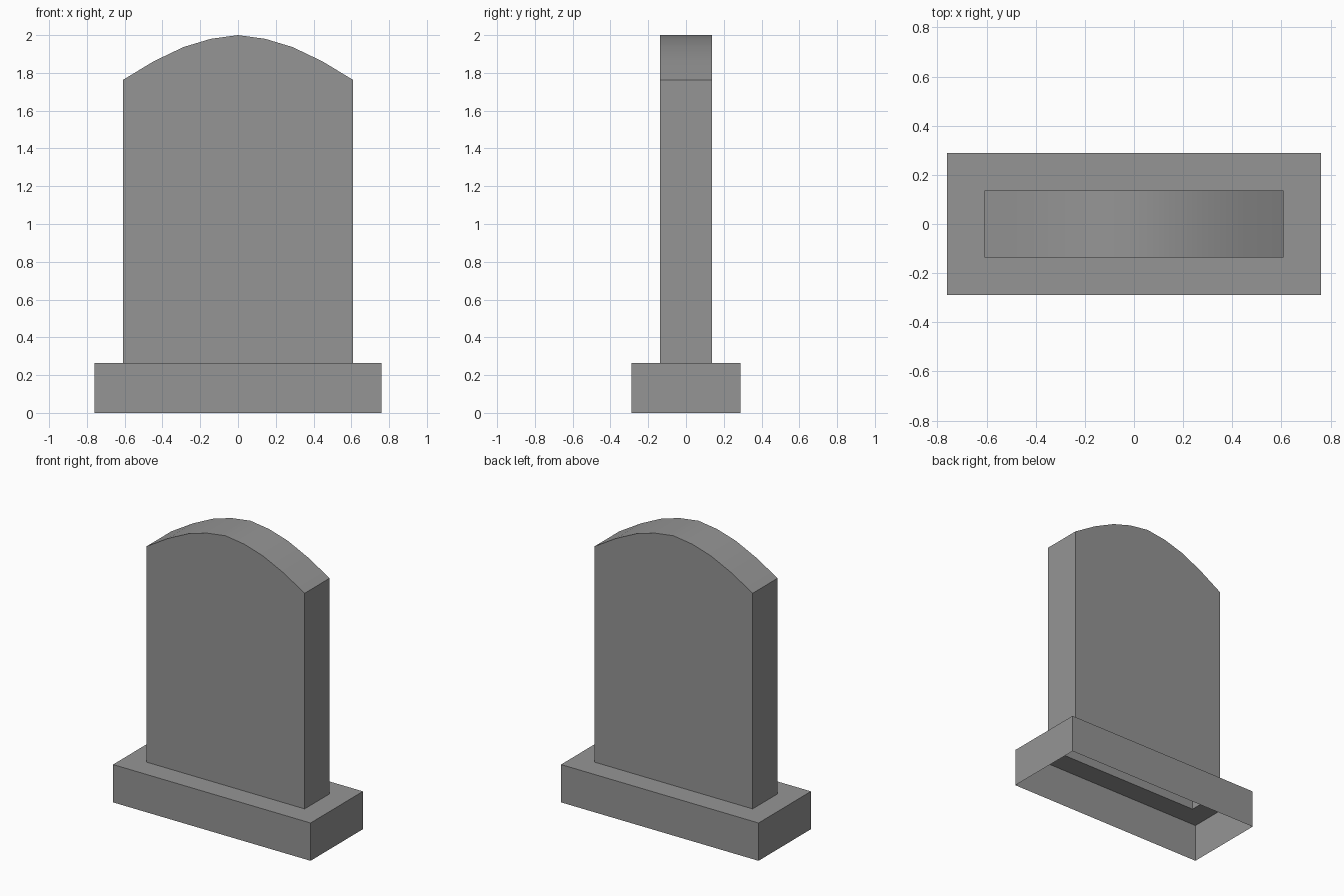
import bpy, bmesh

if "Cube" in bpy.data.objects:
    bpy.data.objects.remove(bpy.data.objects["Cube"])

BASE_X, BASE_Y, BASE_Z = 0.76, 0.288, 0.263   # half width, half depth, height
RIM = 0.151                                   # ledge around the slab
SX, SY = BASE_X - RIM, BASE_Y - RIM           # slab half width, half depth

bm = bmesh.new()

# Plinth: box open at the bottom, with a ledge inset on top
bmesh.ops.create_cube(bm, size=1)
for v in bm.verts:
    v.co = (v.co.x * 2 * BASE_X, v.co.y * 2 * BASE_Y, (v.co.z + 0.5) * BASE_Z)
bm.normal_update()
bottom = [f for f in bm.faces if f.normal.z < -0.9]
bmesh.ops.delete(bm, geom=bottom, context='FACES_ONLY')
top = [f for f in bm.faces if f.normal.z > 0.9]
bmesh.ops.inset_region(bm, faces=top, thickness=RIM, use_even_offset=True)
bmesh.ops.delete(bm, geom=top, context='FACES_ONLY')

# Slab: hollow shell with an arched top, rising from the ledge
half_arc = [(SX, 1.763), (0.445, 1.862), (0.288, 1.937), (0.145, 1.98)]
profile = [(SX, BASE_Z)] + half_arc + [(0, 2.0)]
profile += [(-x, z) for x, z in reversed(half_arc)] + [(-SX, BASE_Z)]
front = [bm.verts.new((x, -SY, z)) for x, z in profile]
back = [bm.verts.new((x, SY, z)) for x, z in profile]
bm.faces.new(front)
bm.faces.new(back[::-1])
for i in range(len(profile) - 1):
    bm.faces.new((front[i], back[i], back[i + 1], front[i + 1]))

bmesh.ops.remove_doubles(bm, verts=bm.verts, dist=0.001)
bmesh.ops.recalc_face_normals(bm, faces=bm.faces)

mesh = bpy.data.meshes.new("headstone")
bm.to_mesh(mesh)
bm.free()
obj = bpy.data.objects.new("headstone", mesh)
bpy.context.collection.objects.link(obj)

# Dark grey stone
stone = bpy.data.materials.new("dark_stone")
stone.diffuse_color = (0.3, 0.3, 0.3, 1)
stone.use_nodes = True
stone.node_tree.nodes["Principled BSDF"].inputs["Base Color"].default_value = stone.diffuse_color
mesh.materials.append(stone)

# Smooth arch, sharp corners
bpy.context.view_layer.objects.active = obj
obj.select_set(True)
bpy.ops.object.shade_smooth_by_angle()
